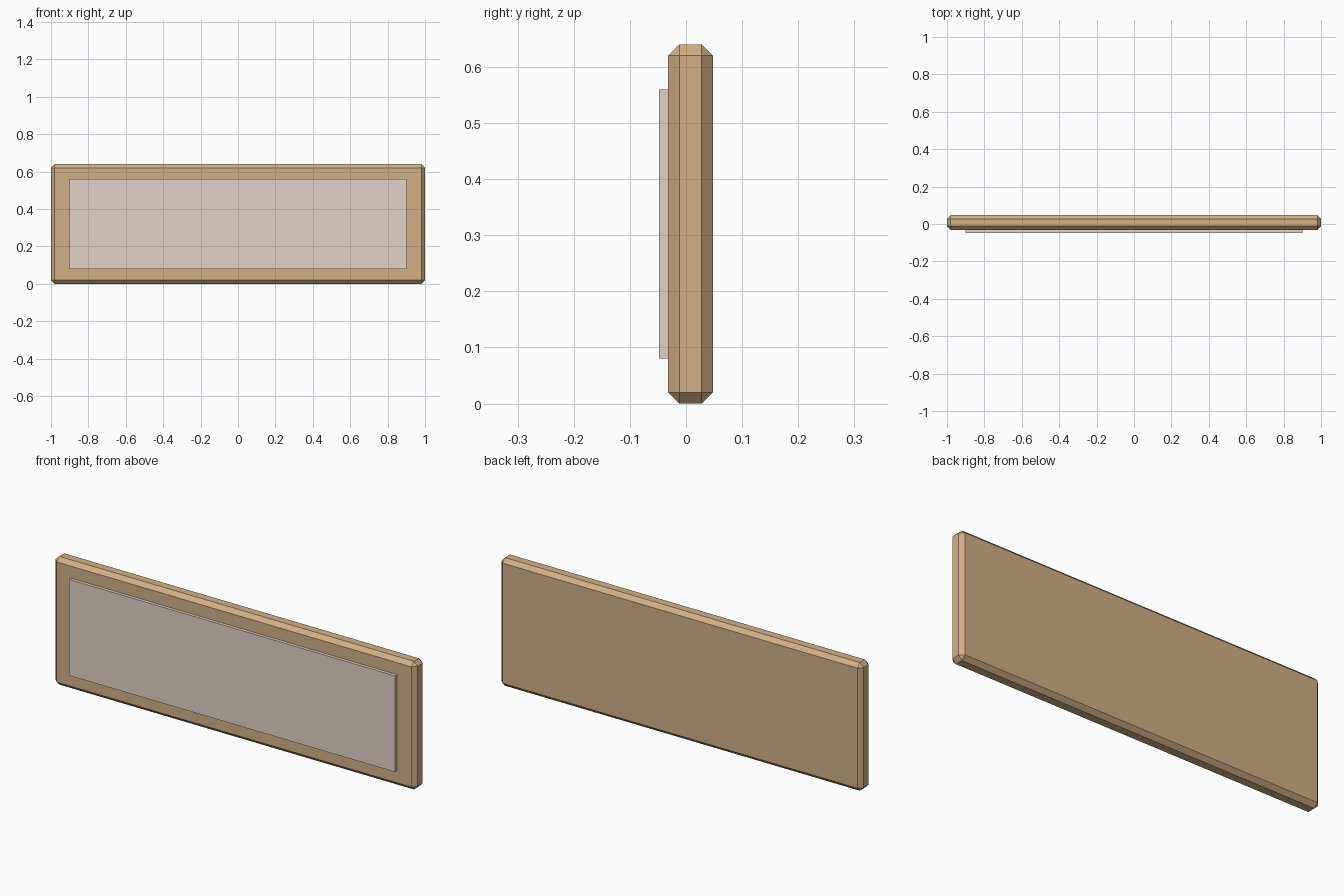
import bpy, bmesh
from mathutils import Vector

if "Cube" in bpy.data.objects:
    bpy.data.objects.remove(bpy.data.objects["Cube"])


def material(name, rgb):
    m = bpy.data.materials.new(name)
    m.diffuse_color = (*rgb, 1.0)
    m.use_nodes = True
    m.node_tree.nodes["Principled BSDF"].inputs["Base Color"].default_value = m.diffuse_color
    return m


def box(name, lo, hi, mat, chamfer=0.0):
    """Axis-aligned box between two corners, optionally chamfered."""
    lo, hi = Vector(lo), Vector(hi)
    bm = bmesh.new()
    bmesh.ops.create_cube(bm, size=1.0)
    bmesh.ops.scale(bm, vec=hi - lo, verts=bm.verts)
    bmesh.ops.translate(bm, vec=(lo + hi) / 2, verts=bm.verts)
    if chamfer:
        bmesh.ops.bevel(bm, geom=bm.edges[:], offset=chamfer, segments=1,
                        profile=0.5, affect='EDGES', clamp_overlap=True)
    mesh = bpy.data.meshes.new(name)
    bm.to_mesh(mesh)
    bm.free()
    mesh.materials.append(mat)
    ob = bpy.data.objects.new(name, mesh)
    bpy.context.collection.objects.link(ob)
    return ob


wood = material("tan_wood", (0.645, 0.429, 0.242))
pale = material("pale_grey_beige", (0.755, 0.65, 0.57))

# Chamfered backing board
box("board", (-1, -0.032, 0), (1, 0.048, 0.64), wood, chamfer=0.02)

# Raised pale panel on the front
box("front_panel", (-0.9, -0.048, 0.08), (0.9, -0.016, 0.56), pale)
